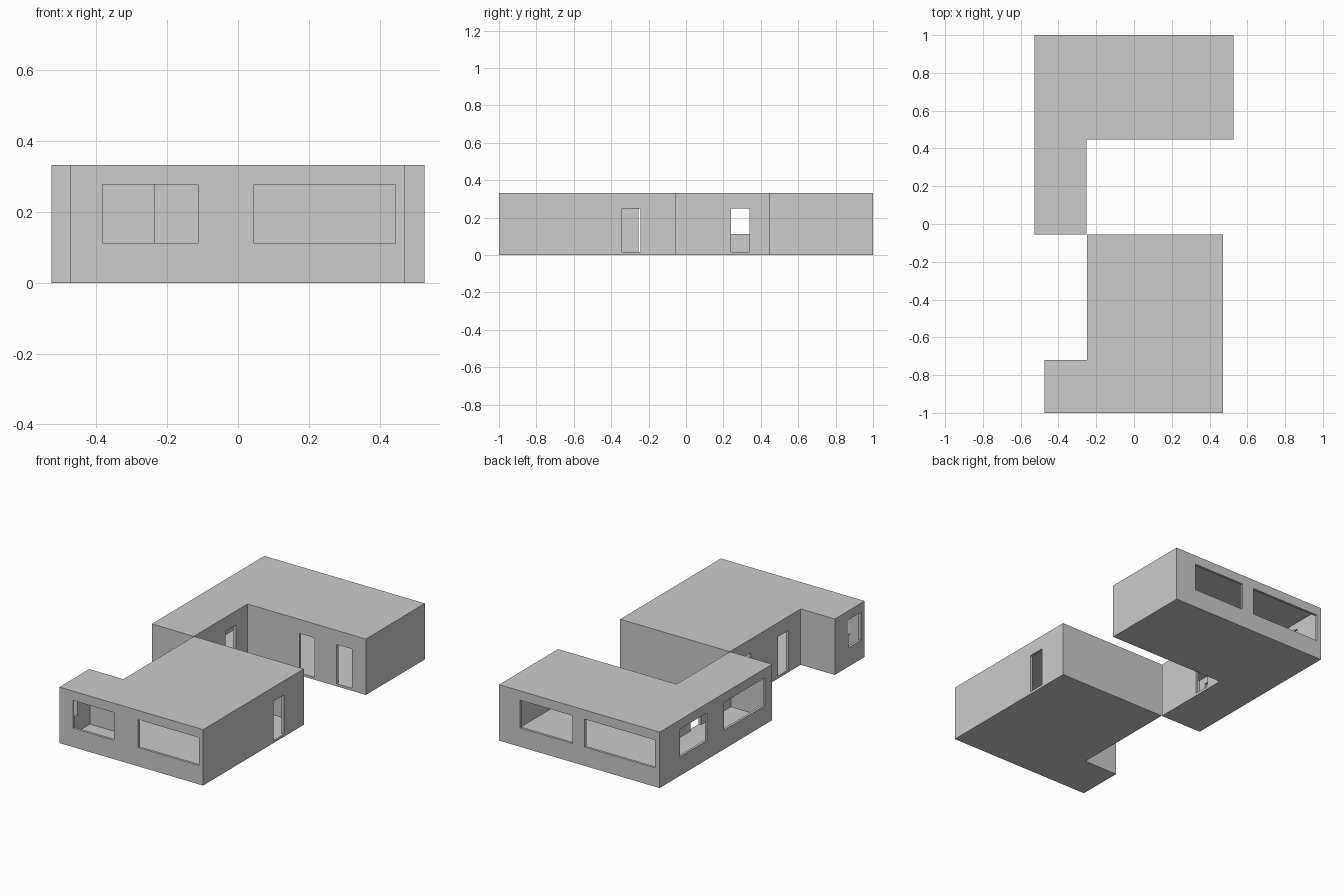
import bpy
import bmesh
from mathutils import Vector

if "Cube" in bpy.data.objects:
    bpy.data.objects.remove(bpy.data.objects["Cube"], do_unlink=True)

HEIGHT = 0.332
WALL = 0.015
WINDOW = (0.112, 0.277)
DOOR = (WALL, 0.248)

plaster = bpy.data.materials.new("light_grey_plaster")
plaster.use_nodes = True
GREY = (0.6, 0.6, 0.6, 1)
plaster.diffuse_color = GREY
plaster.node_tree.nodes["Principled BSDF"].inputs["Base Color"].default_value = GREY


def make_object(name, bm):
    bmesh.ops.recalc_face_normals(bm, faces=bm.faces)
    mesh = bpy.data.meshes.new(name)
    bm.to_mesh(mesh)
    bm.free()
    mesh.materials.append(plaster)
    obj = bpy.data.objects.new(name, mesh)
    bpy.context.collection.objects.link(obj)
    return obj


def add_prism(bm, outline, z0, z1):
    base = bm.faces.new([bm.verts.new((x, y, z0)) for x, y in outline])
    result = bmesh.ops.extrude_face_region(bm, geom=[base], use_keep_orig=True)
    top = [v for v in result["geom"] if isinstance(v, bmesh.types.BMVert)]
    bmesh.ops.translate(bm, verts=top, vec=(0, 0, z1 - z0))


def inset_outline(outline, d):
    """Move every side of a counter-clockwise right-angled outline inwards."""
    inner = []
    for i, point in enumerate(outline):
        p = Vector(point)
        before = (p - Vector(outline[i - 1])).normalized()
        after = (Vector(outline[(i + 1) % len(outline)]) - p).normalized()
        normals = [Vector((-e.y, e.x)) for e in (before, after)]
        inner.append(p + (normals[0] + normals[1]) * d)
    return inner


def make_wing(name, outline, openings):
    # Solid block
    bm = bmesh.new()
    add_prism(bm, outline, 0, HEIGHT)
    wing = make_object(name, bm)

    # Hollow interior
    bm = bmesh.new()
    add_prism(bm, inset_outline(outline, WALL), WALL, HEIGHT - WALL)
    cutters = [make_object(name + "_interior_cutter", bm)]

    # Door and window holes: wall axis, wall position, start, end, heights
    bm = bmesh.new()
    for axis, at, a, b, (z0, z1) in openings:
        lo, hi = at - 2 * WALL, at + 2 * WALL
        x0, x1, y0, y1 = (lo, hi, a, b) if axis == "x" else (a, b, lo, hi)
        add_prism(bm, [(x0, y0), (x1, y0), (x1, y1), (x0, y1)], z0, z1)
    cutters.append(make_object(name + "_opening_cutter", bm))

    for cutter in cutters:
        cutter.hide_render = True
        mod = wing.modifiers.new("cut", "BOOLEAN")
        mod.operation = "DIFFERENCE"
        mod.solver = "EXACT"
        mod.object = cutter

    # Bake the cuts and drop the cutters
    graph = bpy.context.evaluated_depsgraph_get()
    baked = bpy.data.meshes.new_from_object(wing.evaluated_get(graph))
    wing.modifiers.clear()
    wing.data = baked
    for cutter in cutters:
        bpy.data.objects.remove(cutter, do_unlink=True)


# Front wing with a small side bay
make_wing(
    "front_wing",
    [(-0.473, -1), (0.471, -1), (0.471, -0.056), (-0.249, -0.056),
     (-0.249, -0.72), (-0.473, -0.72)],
    [("y", -1, -0.383, -0.113, WINDOW),
     ("y", -1, 0.045, 0.445, WINDOW),
     ("x", -0.473, -0.965, -0.85, WINDOW),
     ("x", 0.471, -0.342, -0.242, DOOR),
     ("x", -0.249, -0.255, -0.155, DOOR),
     ("x", -0.249, -0.605, -0.505, DOOR)],
)

# Back wing with the connecting hall
make_wing(
    "back_wing",
    [(-0.527, -0.056), (-0.251, -0.056), (-0.251, 0.447), (0.527, 0.447),
     (0.527, 1), (-0.527, 1)],
    [("y", 1, 0.045, 0.39, WINDOW),
     ("y", 1, -0.497, -0.035, WINDOW),
     ("x", -0.527, 0.555, 0.81, WINDOW),
     ("x", -0.527, 0.01, 0.396, WINDOW),
     ("x", -0.251, 0.24, 0.34, DOOR),
     ("y", 0.447, 0.09, 0.19, DOOR),
     ("y", 0.447, 0.335, 0.435, DOOR)],
)
